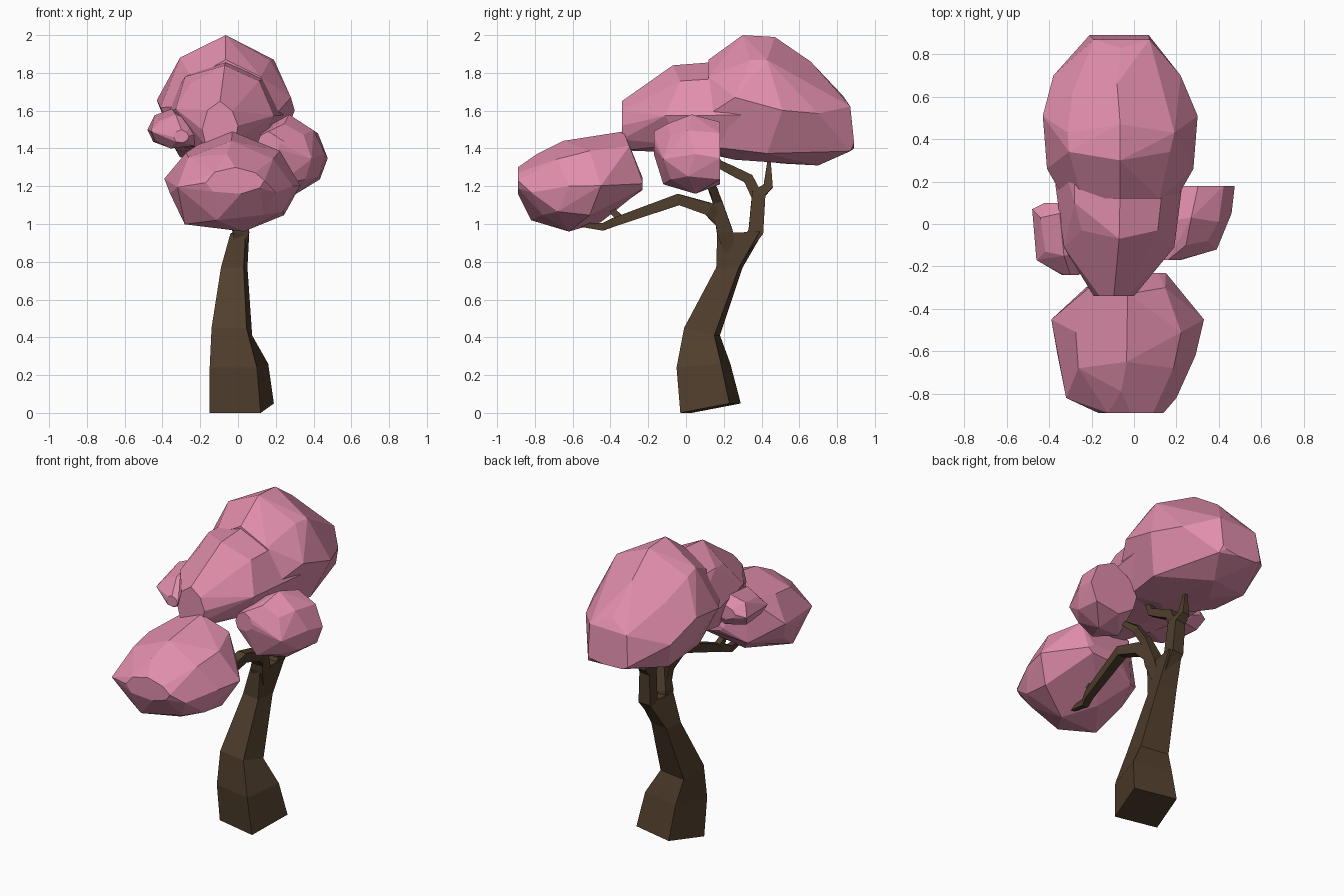
import bpy, bmesh
from mathutils import Vector

if "Cube" in bpy.data.objects:
    bpy.data.objects.remove(bpy.data.objects["Cube"])


def material(name, rgb):
    m = bpy.data.materials.new(name)
    m.diffuse_color = (*rgb, 1)
    m.use_nodes = True
    m.node_tree.nodes["Principled BSDF"].inputs["Base Color"].default_value = m.diffuse_color
    return m


PINK = material("blossom_pink", (0.75, 0.27, 0.41))
BROWN = material("bark_brown", (0.08, 0.049, 0.026))


def finish(name, bm, mat):
    bmesh.ops.recalc_face_normals(bm, faces=bm.faces[:])
    me = bpy.data.meshes.new(name)
    bm.to_mesh(me)
    bm.free()
    me.materials.append(mat)
    ob = bpy.data.objects.new(name, me)
    bpy.context.collection.objects.link(ob)


def loft(name, rings):
    """Skin a list of equal-sided rings and cap both ends."""
    bm = bmesh.new()
    vs = [[bm.verts.new(p) for p in r] for r in rings]
    n = len(vs[0])
    for a, b in zip(vs, vs[1:]):
        for i in range(n):
            j = (i + 1) % n
            bm.faces.new((a[i], a[j], b[j], b[i]))
    bm.faces.new(vs[0])
    bm.faces.new(vs[-1])
    finish(name, bm, BROWN)


def branch(name, path):
    """Four-sided tapering limb; path items are (x, y, z, radius)."""
    pts = [Vector(p[:3]) for p in path]
    rings = []
    for i, (p, item) in enumerate(zip(pts, path)):
        d = (pts[min(i + 1, len(pts) - 1)] - pts[max(i - 1, 0)]).normalized()
        u = (Vector((1, 0, 0)) - d * d.x).normalized()
        v = d.cross(u)
        r = item[3]
        rings.append([p + (u * a + v * b) * r for a, b in ((-1, -1), (1, -1), (1, 1), (-1, 1))])
    loft(name, rings)


# unit cross-section of a leaf clump: broad below, rounded above
PROFILE = [(.12, .08), (.6, 0), (.92, .22), (1, .5), (.84, .8), (.5, 1), (.15, .82), (0, .42)]


def clump(name, sections, zigzag=0.04):
    """Faceted hull around cross-sections (y, x0, x1, z0, z1), inner ones zigzagged in y."""
    bm = bmesh.new()
    last = len(sections) - 1
    for i, (y, x0, x1, z0, z1) in enumerate(sections):
        for k, (u, w) in enumerate(PROFILE):
            u = 1 - u if i % 2 else u
            dy = zigzag * (-1) ** (k + i // 2) if 0 < i < last and w < 1 else 0
            bm.verts.new((x0 + u * (x1 - x0), y + dy, z0 + w * (z1 - z0)))
    bmesh.ops.convex_hull(bm, input=bm.verts[:])
    bmesh.ops.delete(bm, geom=[v for v in bm.verts if not v.link_faces], context='VERTS')
    bmesh.ops.dissolve_limit(bm, angle_limit=0.15, verts=bm.verts[:], edges=bm.edges[:])
    finish(name, bm, PINK)


# Trunk: leaning quads (z, x0, x1, y0, y1, x shear, back lift in z, y twist)
trunk = []
for z, x0, x1, y0, y1, s, t, k in [(0, -.15, .19, -.03, .29, .07, .05, .06),
                                   (.24, -.15, .16, -.05, .235, .06, .02, .05),
                                   (.45, -.14, .075, -.01, .18, .03, -.04, .03),
                                   (.77, -.09, .05, .16, .30, .02, 0, .02),
                                   (.95, -.04, .06, .165, .41, .02, .01, .02)]:
    trunk.append([(x0, y0 + k, z), (x1 - s, y0, z), (x1, y1 - k, z + t), (x0 + s, y1, z + t)])
loft("trunk", trunk)

# Limbs
branch("rear_limb", [(.01, .30, .86, .03), (.01, .37, .96, .04), (0, .385, 1.16, .036),
                     (-.01, .435, 1.2, .025), (-.02, .44, 1.34, .008)])
branch("rear_twig", [(0, .38, 1.14, .03), (-.01, .33, 1.24, .028), (-.01, .25, 1.28, .025),
                     (0, .17, 1.32, .022), (0, .12, 1.42, .012)])
branch("front_fork", [(.01, .23, .86, .03), (.015, .205, .96, .042), (.05, .165, 1.12, .025),
                      (.10, .14, 1.19, .022), (.15, .09, 1.23, .015)])
branch("front_limb", [(.02, .19, 1.0, .03), (.05, .12, 1.08, .034), (.06, -.04, 1.13, .03),
                      (.02, -.38, 1.01, .023), (0, -.44, .985, .02), (0, -.60, 1.0, .008)])
branch("front_twig", [(.02, -.34, 1.02, .02), (.01, -.38, 1.06, .018), (.01, -.42, 1.13, .01)])

# Leaf clumps
clump("rear_canopy", [(.89, -.21, .07, 1.40, 1.46), (.83, -.25, .13, 1.36, 1.68),
                      (.66, -.38, .22, 1.31, 1.86), (.47, -.43, .30, 1.32, 1.99),
                      (.30, -.41, .28, 1.34, 2.0), (.12, -.33, .20, 1.37, 1.87)])
clump("middle_canopy", [(-.34, -.19, .0, 1.39, 1.65), (-.07, -.33, .19, 1.38, 1.84),
                        (.14, -.37, .23, 1.37, 1.87), (.44, -.38, .26, 1.36, 1.88)])
clump("front_clump", [(-.89, -.17, .14, 1.16, 1.30), (-.79, -.32, .20, 1.02, 1.37),
                      (-.65, -.36, .29, .96, 1.44), (-.48, -.39, .33, 1.01, 1.47),
                      (-.33, -.29, .23, 1.10, 1.49), (-.23, -.10, .15, 1.18, 1.26)], 0.03)
clump("right_clump", [(-.17, .10, .22, 1.37, 1.49), (-.10, .10, .39, 1.21, 1.53),
                      (.03, .08, .46, 1.16, 1.58), (.18, .13, .475, 1.21, 1.54)], 0.02)
clump("left_clump", [(-.24, -.34, -.26, 1.43, 1.50), (-.15, -.46, -.20, 1.40, 1.58),
                     (.05, -.48, -.22, 1.42, 1.61), (.10, -.42, -.27, 1.47, 1.56)], 0.02)
